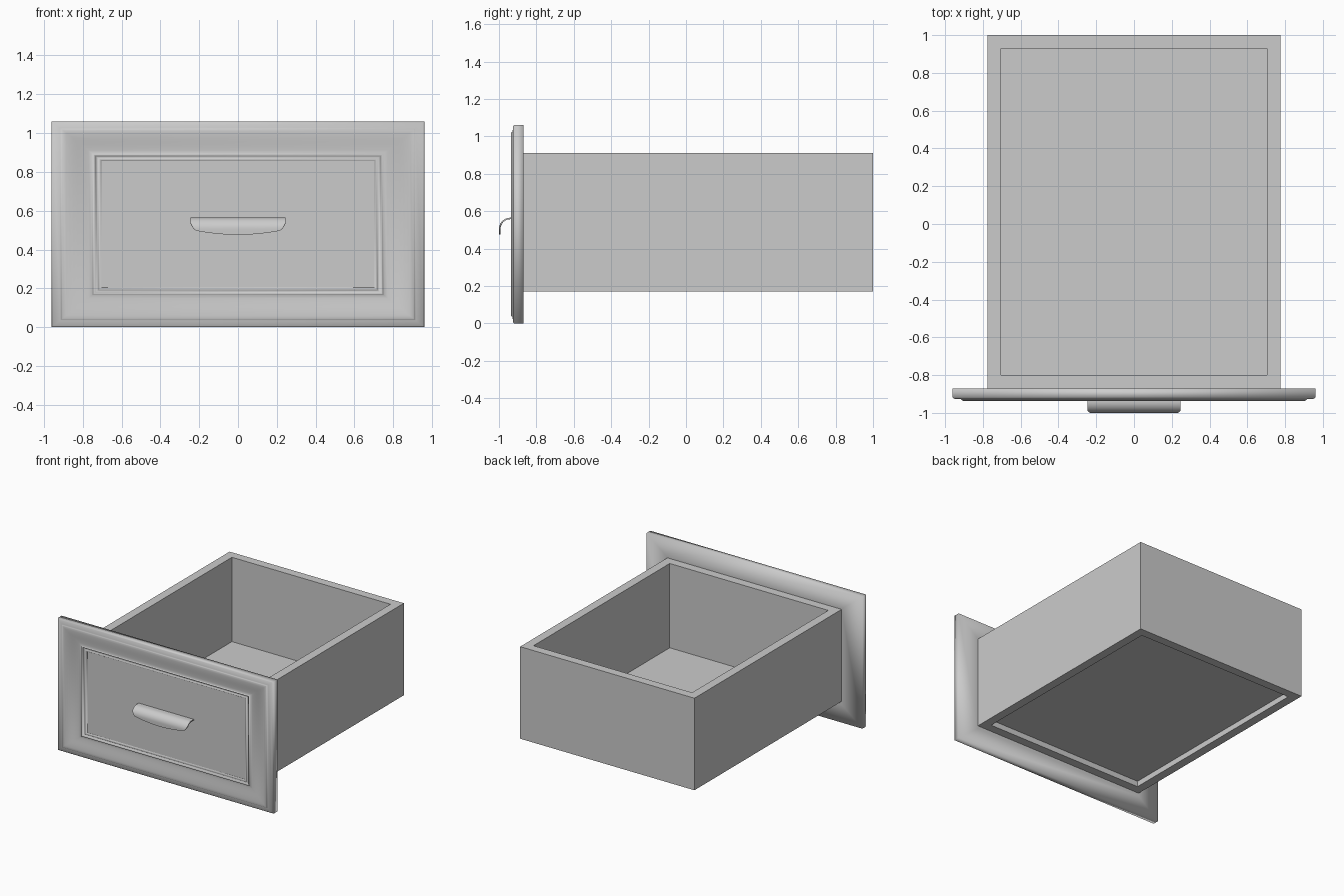
import bpy, bmesh, math

if "Cube" in bpy.data.objects:
    bpy.data.objects.remove(bpy.data.objects["Cube"], do_unlink=True)

GREY = (0.6, 0.6, 0.6, 1)
grey = bpy.data.materials.new("light grey")
grey.use_nodes = True
grey.diffuse_color = GREY
grey.node_tree.nodes["Principled BSDF"].inputs["Base Color"].default_value = GREY


def finish(name, bm, smooth=False):
    bmesh.ops.recalc_face_normals(bm, faces=bm.faces)
    for f in bm.faces:
        f.smooth = smooth
    mesh = bpy.data.meshes.new(name)
    bm.to_mesh(mesh)
    bm.free()
    mesh.materials.append(grey)
    obj = bpy.data.objects.new(name, mesh)
    bpy.context.collection.objects.link(obj)
    return obj


def rect(bm, hx, y0, y1, z):
    return [bm.verts.new(p) for p in
            ((-hx, y0, z), (hx, y0, z), (hx, y1, z), (-hx, y1, z))]


def bridge(bm, a, b):
    n = len(a)
    for i in range(n):
        bm.faces.new((a[i], a[(i + 1) % n], b[(i + 1) % n], b[i]))


# Drawer walls: a square tube open at top and bottom
LOW, HIGH = 0.17, 0.91
bm = bmesh.new()
loops = [rect(bm, 0.775, -0.87, 1, LOW), rect(bm, 0.775, -0.87, 1, HIGH),
         rect(bm, 0.705, -0.80, 0.93, HIGH), rect(bm, 0.705, -0.80, 0.93, LOW)]
for i in range(4):
    bridge(bm, loops[i], loops[(i + 1) % 4])
finish("drawer_walls", bm)

# Thin floor set a little above the lower rim
bm = bmesh.new()
under = rect(bm, 0.705, -0.80, 0.93, 0.215)
upper = rect(bm, 0.705, -0.80, 0.93, 0.232)
bridge(bm, under, upper)
bm.faces.new(under)
bm.faces.new(upper)
finish("drawer_floor", bm)

# Moulded front: rectangular rings swept through an (inset, depth) profile
profile = [(0.185, -0.87), (0, -0.87), (0, -0.918), (0.008, -0.925),
           (0.044, -0.927), (0.05, -0.934)]
for i in range(9):
    t = i / 8
    profile.append((0.056 + 0.152 * t, -0.926 - 0.01 * math.cos(math.pi * t)))
profile += [(0.213, -0.925), (0.221, -0.925), (0.226, -0.914), (0.238, -0.914),
            (0.242, -0.92), (0.25, -0.92), (0.258, -0.912)]
HALF_X, HALF_Z = 0.96, 0.53
bm = bmesh.new()
rings = []
for inset, y in profile:
    hx, hz = HALF_X - inset, HALF_Z - inset * 0.79
    rings.append([bm.verts.new((sx * hx, y, HALF_Z + sz * hz))
                  for sx, sz in ((-1, -1), (1, -1), (1, 1), (-1, 1))])
for a, b in zip(rings, rings[1:]):
    bridge(bm, a, b)
bm.faces.new(rings[0])
centre = bm.faces.new(rings[-1])
for e in centre.edges:
    e.smooth = False
finish("drawer_front", bm, smooth=True)

# Cup pull: curved hood whose lower rim bows downward in the middle
TOP, BEND, RADIUS, HALF_W = 0.565, 0.505, 0.06, 0.245
COLS, ROWS = 32, 14


def rim_height(x):
    u = abs(x) / HALF_W
    return 0.476 + 0.027 * u ** 2 + 0.035 * max(0, (u - 0.85) / 0.15) ** 2.5


bm = bmesh.new()
grid = []
for c in range(COLS + 1):
    x = -HALF_W * math.cos(math.pi * c / COLS)
    low = rim_height(x)
    # path length along the quarter arc, then straight down to the rim
    arc = RADIUS * math.pi / 2
    length = arc + BEND - low if low < BEND else RADIUS * math.acos((low - BEND) / RADIUS)
    column = [bm.verts.new((x, -0.912, TOP))]
    for r in range(ROWS + 1):
        s = length * r / ROWS
        a = min(s, arc) / RADIUS
        column.append(bm.verts.new((x, -0.94 - RADIUS * math.sin(a),
                                    BEND + RADIUS * math.cos(a) - max(0, s - arc))))
    grid.append(column)
for a, b in zip(grid, grid[1:]):
    for r in range(ROWS + 1):
        bm.faces.new((a[r], a[r + 1], b[r + 1], b[r]))
handle = finish("cup_handle", bm, smooth=True)
if handle.data.polygons[COLS * ROWS // 2].normal.y > 0:
    handle.data.flip_normals()
solid = handle.modifiers.new("thickness", "SOLIDIFY")
solid.thickness = 0.008
solid.offset = -1
bpy.context.view_layer.objects.active = handle
handle.select_set(True)
bpy.ops.object.modifier_apply(modifier=solid.name)
bpy.ops.object.shade_smooth_by_angle(angle=math.radians(40))
